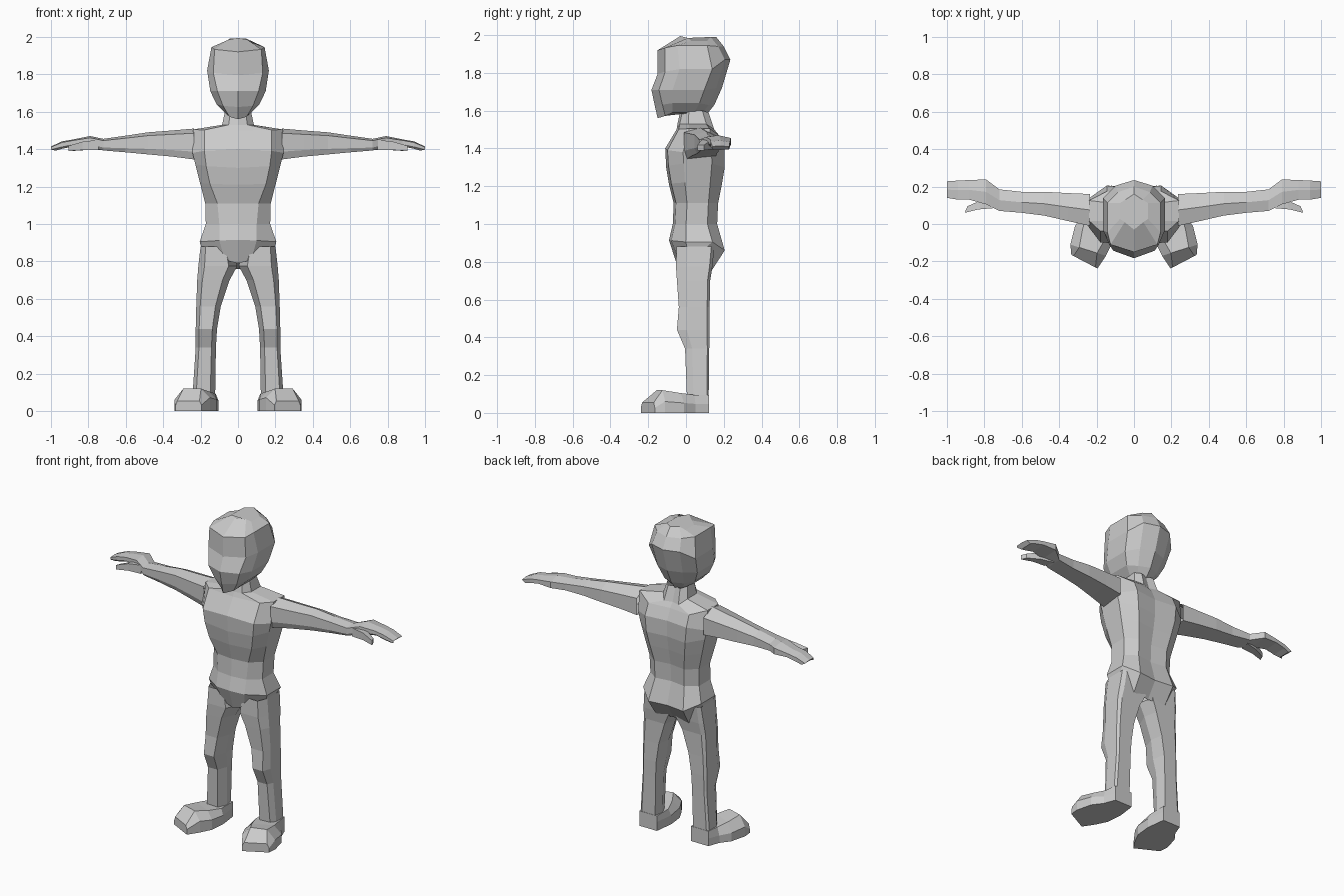
import bpy, bmesh
from mathutils import Vector


def loft(name, rings, caps=(True, True), mirror=False):
    """Skin a list of equal-length point rings; optionally cap ends and mirror in x."""
    bm = bmesh.new()
    vs = [[bm.verts.new(p) for p in r] for r in rings]
    n = len(rings[0])
    for a, b in zip(vs, vs[1:]):
        for i in range(n):
            j = (i + 1) % n
            bm.faces.new((a[i], a[j], b[j], b[i]))
    if caps[0]:
        bm.faces.new(vs[0])
    if caps[1]:
        bm.faces.new(vs[-1][::-1])
    bmesh.ops.recalc_face_normals(bm, faces=bm.faces)
    me = bpy.data.meshes.new(name)
    bm.to_mesh(me)
    bm.free()
    ob = bpy.data.objects.new(name, me)
    bpy.context.collection.objects.link(ob)
    if mirror:
        m = ob.modifiers.new("mirror", 'MIRROR')
        m.use_mirror_merge = False
    return ob


def body_ring(zf, zs, zb, w, wf, yf, yb, inset, s0, s1, groove):
    """Symmetric ten-sided ring: z at front/side/back, half widths, y range."""
    d = yb - yf
    zc = zf + (zs - zf) * wf / w * 0.6
    half = [(wf, yf + inset, zc), (w, yf + d * s0, zs), (w, yf + d * s1, zs),
            (w * 0.6, yb - max(0, -groove), zb)]
    back = (0, yb - max(0, groove), zb)
    return [(0, yf, zf)] + half + [back] + [(-x, y, z) for x, y, z in reversed(half)]


# Head
head = [
    (1.560, 1.590, 1.58, .065, .045, -.150, .11),
    (1.625, 1.640, 1.63, .115, .080, -.165, .15),
    (1.710, 1.710, 1.72, .148, .110, -.183, .19),
    (1.795, 1.820, 1.87, .165, .132, -.150, .235),
    (1.920, 1.945, 1.94, .142, .125, -.150, .20),
    (1.995, 1.970, 1.99, .075, .050, -.030, .16),
]
loft("head", [body_ring(*r, .04, .3, .75, -.03) for r in head])

# Neck and torso down to the crotch
torso = [
    (1.60, 1.60, 1.59, .070, .040, -.030, .120),
    (1.53, 1.53, 1.50, .085, .050, -.045, .150),
    (1.50, 1.505, 1.47, .240, .180, -.050, .175),
    (1.40, 1.38, 1.40, .243, .180, -.110, .205),
    (1.30, 1.32, 1.30, .228, .170, -.105, .205),
    (1.21, 1.22, 1.21, .203, .150, -.090, .190),
    (1.11, 1.11, 1.11, .175, .110, -.065, .170),
    (1.00, 1.00, 1.00, .172, .100, -.070, .165),
    (.915, .905, .86, .205, .100, -.090, .205),
    (.790, .870, .76, .195, .070, -.050, .140),
]
loft("torso", [body_ring(*r, .012, .3, .78, .015) for r in torso], (False, True))

# Arms and mitten hands: x, y range, z range
arm = [
    (.235, -.01, .160, 1.345, 1.510),
    (.350, .015, .165, 1.360, 1.500),
    (.480, .045, .172, 1.372, 1.490),
    (.600, .060, .172, 1.383, 1.472),
    (.720, .070, .185, 1.393, 1.455),
    (.790, .105, .238, 1.410, 1.470),
    (.880, .130, .235, 1.415, 1.452),
    (.940, .130, .232, 1.402, 1.442),
    (1.00, .140, .228, 1.392, 1.414),
]


def arm_ring(x, y0, y1, z0, z1):
    ym, h, d = (y0 + y1) / 2, z1 - z0, y1 - y0
    tip = -.025 if x == 1 else 0
    return [(x + tip, y0 + d * .1, z0), (x, y0, z0 + h * .25), (x, y0, z0 + h * .85),
            (x, ym, z1), (x, y1, z0 + h * .75), (x + tip, y1, z0 + h * .1)]


loft("arm", [arm_ring(*r) for r in arm], (False, True), True)

# Thumbs: x, y range, z range
thumb = [(.745, .085, .150, 1.395, 1.450), (.830, .078, .128, 1.395, 1.440),
         (.905, .060, .095, 1.390, 1.418)]
loft("thumb", [[(x, a, c), (x, a, d), (x - .015, b, d), (x - .015, b, c)]
               for x, a, b, c, d in thumb], (False, True), True)

# Legs: z, x range, y range
leg = [
    (.880, .030, .200, -.050, .150),
    (.775, .004, .212, -.053, .140),
    (.700, .045, .218, -.048, .128),
    (.560, .092, .223, -.038, .125),
    (.440, .112, .226, -.048, .125),
    (.340, .118, .226, -.005, .123),
    (.085, .122, .243, .005, .120),
]


def leg_ring(z, x0, x1, y0, y1):
    w, d = x1 - x0, y1 - y0
    return [(x0 + w * .22, y0, z), (x0 + w * .84, y0, z), (x1, y0 + d * .3, z),
            (x1, y1 - d * .08, z), (x1 - w * .12, y1, z), (x0 + w * .1, y1, z),
            (x0, y0 + d * .5, z)]


loft("leg", [leg_ring(*r) for r in leg], (False, False), True)

# Splayed feet: inner sole xy, outer sole xy, height, top narrowing
foot = [
    ((.120, .122), (.243, .122), .095, .00),
    ((.105, .000), (.270, .050), .095, .10),
    ((.115, -.100), (.315, -.010), .105, .20),
    ((.150, -.170), (.340, -.110), .120, .25),
    ((.195, -.238), (.335, -.165), .055, .08),
]


def foot_ring(i, o, h, k):
    i, o = Vector((*i, 0)), Vector((*o, 0))
    up = Vector((0, 0, h))
    return [i, o, o + up * .5, o.lerp(i, k) + up, i.lerp(o, k) + up, i + up * .6]


loft("foot", [foot_ring(*r) for r in foot], (True, True), True)
